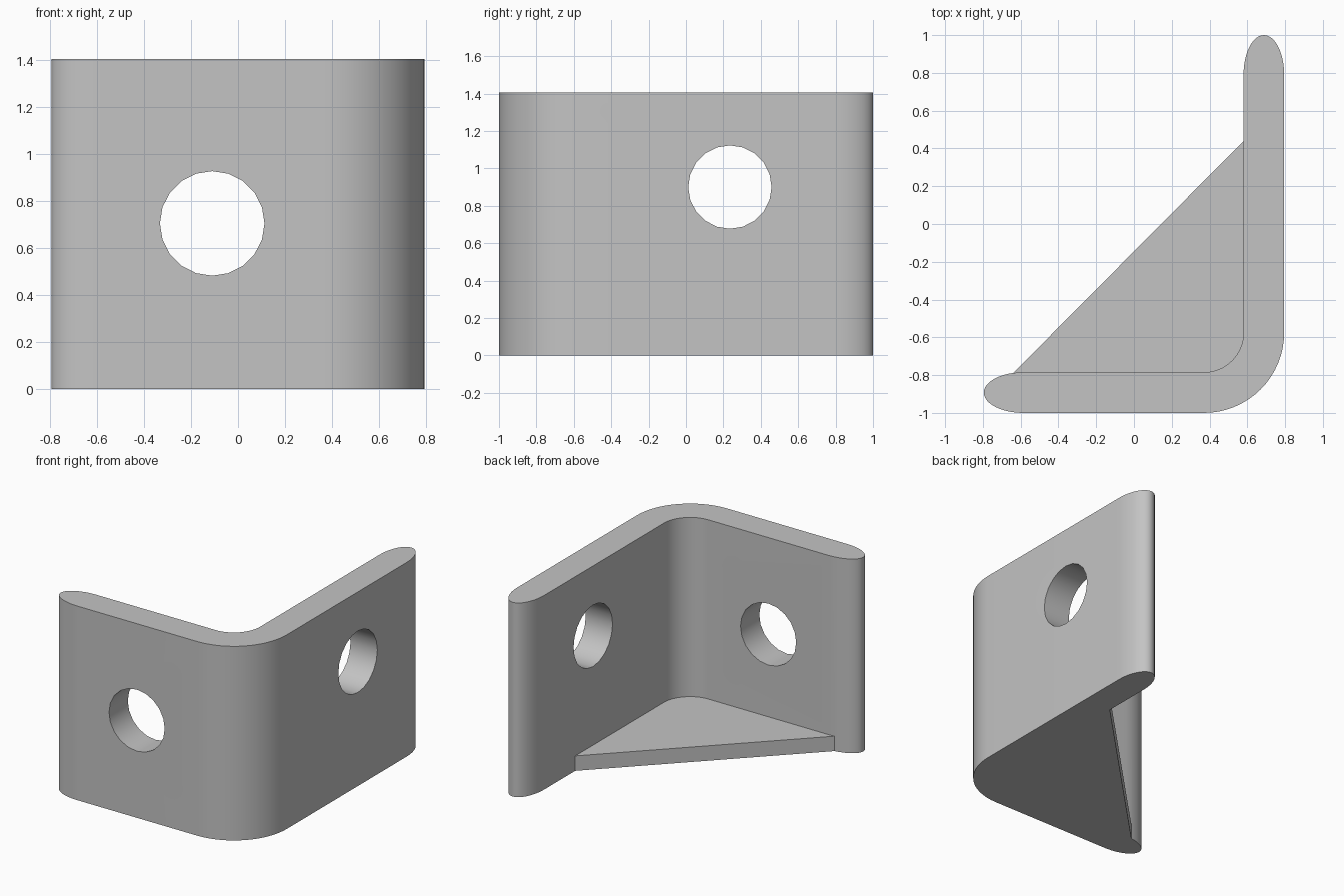
import bpy, bmesh
from math import cos, sin, pi, radians
from mathutils import Matrix

if "Cube" in bpy.data.objects:
    bpy.data.objects.remove(bpy.data.objects["Cube"], do_unlink=True)

HX, HY, HEIGHT = 0.795, 1.0, 1.405   # half sizes and height
WALL = 0.215                         # wall thickness
BEND_X, BEND_Y = HX - 0.425, -HY + 0.425
TIP = 0.21                           # length of the rounded wall ends

steel = bpy.data.materials.new("light grey")
steel.use_nodes = True
grey = (0.55, 0.55, 0.55, 1)
steel.diffuse_color = grey
steel.node_tree.nodes["Principled BSDF"].inputs["Base Color"].default_value = grey


def add_object(name, bm):
    bmesh.ops.recalc_face_normals(bm, faces=bm.faces)
    mesh = bpy.data.meshes.new(name)
    bm.to_mesh(mesh)
    bm.free()
    mesh.materials.append(steel)
    obj = bpy.data.objects.new(name, mesh)
    bpy.context.collection.objects.link(obj)
    return obj


def prism(name, outline, height):
    bm = bmesh.new()
    base = bm.faces.new([bm.verts.new((x, y, 0)) for x, y in outline])
    top = bmesh.ops.extrude_face_region(bm, geom=[base], use_keep_orig=True)
    verts = [v for v in top["geom"] if isinstance(v, bmesh.types.BMVert)]
    bmesh.ops.translate(bm, verts=verts, vec=(0, 0, height))
    return add_object(name, bm)


def hole_cutter(name, centre, axis):
    bm = bmesh.new()
    bmesh.ops.create_cone(bm, cap_ends=True, segments=20, radius1=0.223,
                          radius2=0.223, depth=0.6,
                          matrix=Matrix.Translation(centre) @ Matrix.Rotation(pi / 2, 4, axis))
    return add_object(name, bm)


def arc(cx, cy, rx, ry, start, end, steps):
    angles = [radians(start + (end - start) * i / steps) for i in range(steps + 1)]
    return [(cx + rx * cos(a), cy + ry * sin(a)) for a in angles]


# L-shaped wall: outer bend, rounded back end, inner bend, rounded left end
half = WALL / 2
outline = (arc(BEND_X, BEND_Y, 0.425, 0.425, -90, 0, 16)
           + arc(HX - half, HY - TIP, half, TIP, 0, 180, 24)
           + arc(BEND_X, BEND_Y, 0.21, 0.21, 0, -90, 16)
           + arc(-HX + TIP, -HY + half, TIP, half, 90, 270, 24))
bracket = prism("angle_bracket", outline, HEIGHT)

# Triangular floor web, its edges buried in the walls
web = prism("floor_web", [(-0.68, -0.83), (0.5, -0.9), (0.69, -0.7), (0.69, 0.55)], 0.108)

# Bolt holes, one through each wall
front_hole = hole_cutter("front_hole", (-0.11, -HY + half, 0.705), 'X')
side_hole = hole_cutter("side_hole", (HX - half, 0.235, 0.9), 'Y')

bpy.context.view_layer.objects.active = bracket
bracket.select_set(True)
for tool, operation in ((web, 'UNION'), (front_hole, 'DIFFERENCE'), (side_hole, 'DIFFERENCE')):
    mod = bracket.modifiers.new(tool.name, 'BOOLEAN')
    mod.operation, mod.solver, mod.object = operation, 'EXACT', tool
    bpy.ops.object.modifier_apply(modifier=mod.name)
    bpy.data.objects.remove(tool, do_unlink=True)

bpy.ops.object.shade_smooth_by_angle(angle=radians(30))
